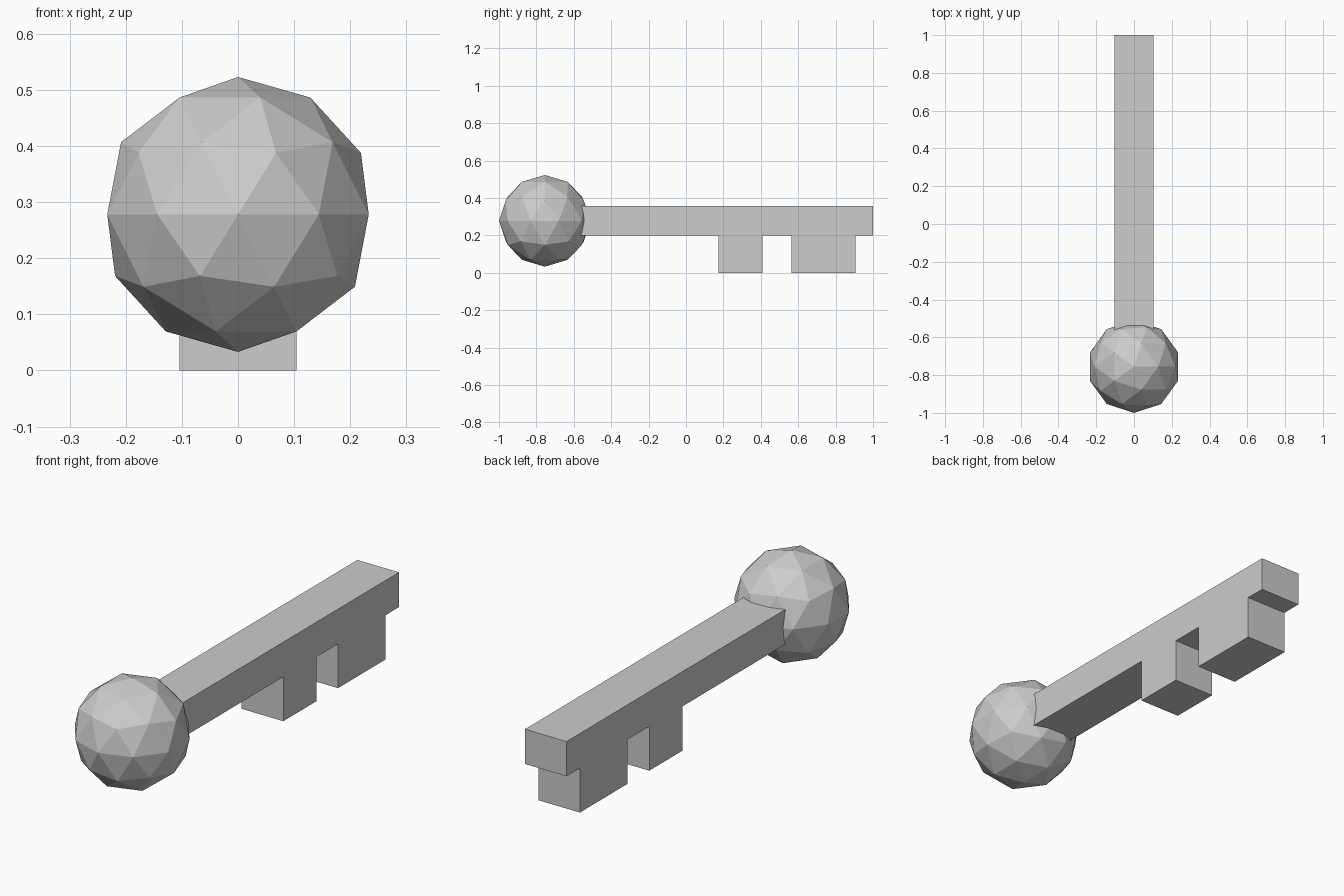
import bpy

default = bpy.data.objects.get("Cube")
if default:
    bpy.data.objects.remove(default, do_unlink=True)

# Single plain grey
grey = bpy.data.materials.new("light_grey")
grey.use_nodes = True
colour = (0.604, 0.604, 0.604, 1.0)
grey.diffuse_color = colour
grey.node_tree.nodes["Principled BSDF"].inputs["Base Color"].default_value = colour

HALF_WIDTH = 0.104


def box(name, y0, y1, z0, z1):
    """Full-width block spanning the given y and z ranges."""
    bpy.ops.mesh.primitive_cube_add(size=1, location=(0, (y0 + y1) / 2, (z0 + z1) / 2))
    obj = bpy.context.object
    obj.name = name
    obj.scale = (2 * HALF_WIDTH, y1 - y0, z1 - z0)
    bpy.ops.object.transform_apply(location=False, rotation=False, scale=True)
    obj.data.materials.append(grey)
    return obj


# Faceted ball handle
bpy.ops.mesh.primitive_ico_sphere_add(subdivisions=2, radius=0.245, location=(0, -0.755, 0.278))
handle = bpy.context.object
handle.name = "ball_handle"
handle.data.materials.append(grey)

# Shaft, starting inside the ball
box("shaft", -0.62, 1.0, 0.2, 0.357)

# Teeth hanging flush under the shaft
box("inner_tooth", 0.175, 0.41, 0.0, 0.2)
box("outer_tooth", 0.565, 0.905, 0.0, 0.2)
